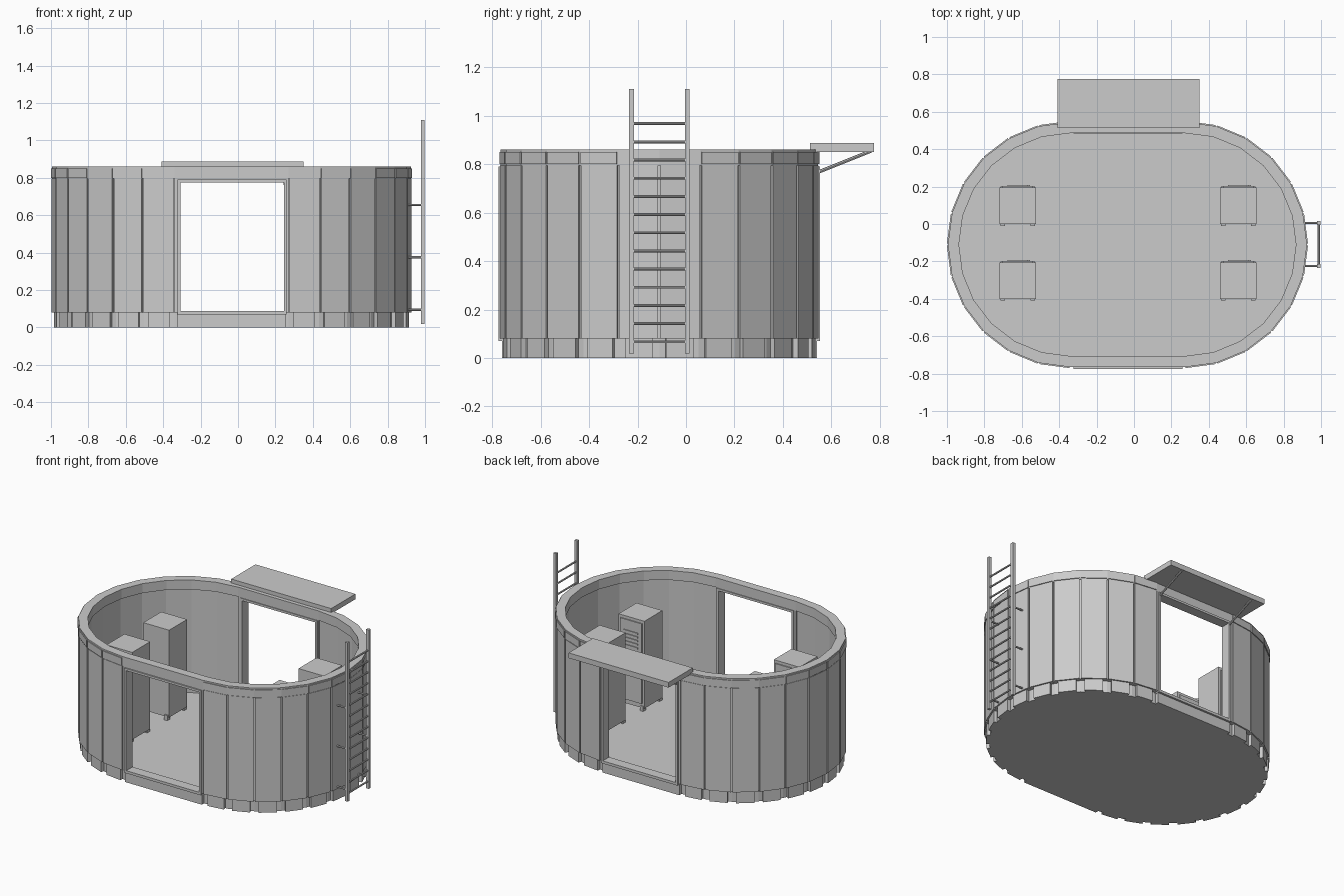
import bpy, bmesh
from math import sin, cos, radians
from mathutils import Vector, Matrix

cube = bpy.data.objects.get("Cube")
if cube:
    bpy.data.objects.remove(cube, do_unlink=True)

grey = bpy.data.materials.new("light_grey")
grey.use_nodes = True
COLOUR = (0.6, 0.6, 0.6, 1)
grey.diffuse_color = COLOUR
grey.node_tree.nodes["Principled BSDF"].inputs["Base Color"].default_value = COLOUR

CX, CY = -0.035, -0.11      # centre of the stadium plan
HALF = 0.305                # half length of the straight sides
STEP = 15                   # degrees per wall panel
FLOOR, TOP = 0.08, 0.86


def finish(name, bm):
    bmesh.ops.recalc_face_normals(bm, faces=bm.faces)
    mesh = bpy.data.meshes.new(name)
    bm.to_mesh(mesh)
    bm.free()
    mesh.materials.append(grey)
    obj = bpy.data.objects.new(name, mesh)
    bpy.context.collection.objects.link(obj)


def add_box(bm, x0, x1, y0, y1, z0, z1):
    size = Vector((x1 - x0, y1 - y0, z1 - z0))
    mid = Vector((x0 + x1, y0 + y1, z0 + z1)) / 2
    bmesh.ops.create_cube(bm, size=1, matrix=Matrix.Translation(mid) @ Matrix.Diagonal(size).to_4x4())


def add_rod(bm, a, b, r, sides=8):
    a, b = Vector(a), Vector(b)
    turn = (b - a).to_track_quat('Z', 'Y').to_matrix().to_4x4()
    bmesh.ops.create_cone(bm, cap_ends=True, segments=sides, radius1=r, radius2=r,
                          depth=(b - a).length, matrix=Matrix.Translation((a + b) / 2) @ turn)


def add_prism(bm, plan, z0, z1):
    low = [bm.verts.new((x, y, z0)) for x, y in plan]
    high = [bm.verts.new((x, y, z1)) for x, y in plan]
    n = len(plan)
    bm.faces.new(low[::-1])
    bm.faces.new(high)
    for i in range(n):
        j = (i + 1) % n
        bm.faces.new((low[i], low[j], high[j], high[i]))


def arc_point(side, deg, r):
    return Vector((CX + side * (HALF + r * cos(radians(deg))), CY + r * sin(radians(deg))))


def add_end_blocks(bm, r0, r1, z0, z1, trim=0.0):
    """Straight blocks around both rounded ends, each shortened by trim (a fraction of its length)."""
    for side in (1, -1):
        for k in range(180 // STEP):
            a = -90 + k * STEP
            i0, i1 = arc_point(side, a, r0), arc_point(side, a + STEP, r0)
            o0, o1 = arc_point(side, a, r1), arc_point(side, a + STEP, r1)
            add_prism(bm, [i0.lerp(i1, trim), o0.lerp(o1, trim),
                           o1.lerp(o0, trim), i1.lerp(i0, trim)], z0, z1)


def stadium(r):
    right = [arc_point(1, d, r) for d in range(-90, 91, STEP)]
    left = [arc_point(-1, d, r) for d in range(90, -91, -STEP)]
    return right + left


def add_stadium_band(bm, r0, r1, z0, z1):
    inner, outer = stadium(r0), stadium(r1)
    n = len(inner)
    rings = [[bm.verts.new((p.x, p.y, z)) for p in plan]
             for plan, z in ((inner, z0), (outer, z0), (outer, z1), (inner, z1))]
    for a in range(4):
        for i in range(n):
            j, b = (i + 1) % n, (a + 1) % 4
            bm.faces.new((rings[a][i], rings[a][j], rings[b][j], rings[b][i]))


# Floor slab with a notched rim
bm = bmesh.new()
add_prism(bm, stadium(0.625), 0, FLOOR)
finish("floor_slab", bm)

bm = bmesh.new()
add_end_blocks(bm, 0.62, 0.648, 0, FLOOR, 0.16)
for s in (-1, 1):
    y = sorted((CY + s * 0.6, CY + s * 0.65))
    add_box(bm, CX - 0.292, CX + 0.292, *y, 0, FLOOR - 0.005)
finish("rim_blocks", bm)

# Curved walls: inner shell and separate outer panels
bm = bmesh.new()
add_end_blocks(bm, 0.608, 0.645, FLOOR, 0.81)
finish("wall_shell", bm)

bm = bmesh.new()
add_end_blocks(bm, 0.64, 0.658, FLOOR, 0.795, 0.03)
finish("wall_panels", bm)

# Top ring with segmented cover strips
bm = bmesh.new()
add_stadium_band(bm, 0.596, 0.655, 0.795, TOP)
finish("top_ring", bm)

bm = bmesh.new()
add_end_blocks(bm, 0.645, 0.661, 0.80, 0.85, 0.03)
finish("ring_covers", bm)

# Doorways at front and back
DX0, DX1 = -0.308, 0.245
for label, s in (("front", -1), ("back", 1)):
    bm = bmesh.new()
    y = sorted((CY + s * 0.6, CY + s * 0.655))
    add_box(bm, CX - HALF, DX0, *y, FLOOR, 0.80)
    add_box(bm, DX1, CX + HALF, *y, FLOOR, 0.80)
    add_box(bm, DX0, DX1, *y, 0.785, 0.80)
    finish(label + "_door_surround", bm)
    bm = bmesh.new()
    y = sorted((CY + s * 0.595, CY + s * 0.664))
    add_box(bm, DX0 - 0.015, DX0, *y, 0.07, 0.79)
    add_box(bm, DX1, DX1 + 0.015, *y, 0.07, 0.79)
    add_box(bm, DX0, DX1, *y, 0.775, 0.79)
    add_box(bm, DX0, DX1, *y, 0.07, 0.088)
    finish(label + "_door_frame", bm)

# Canopy over the back door
bm = bmesh.new()
add_box(bm, -0.41, 0.35, 0.512, 0.775, 0.851, 0.887)
finish("canopy", bm)

bm = bmesh.new()
for x in (-0.315, 0.25):
    add_rod(bm, (x, 0.54, 0.765), (x, 0.765, 0.855), 0.007)
finish("canopy_struts", bm)

# Ladder on the +x end
RAILS = (-0.225, 0.005)
bm = bmesh.new()
for y in RAILS:
    add_box(bm, 0.978, 0.998, y - 0.01, y + 0.01, 0.018, 1.11)
finish("ladder_rails", bm)

bm = bmesh.new()
for k in range(13):
    z = 0.067 + k * 0.075
    add_rod(bm, (0.988, RAILS[0], z), (0.988, RAILS[1], z), 0.006)
finish("ladder_rungs", bm)

bm = bmesh.new()
for y in RAILS:
    for z in (0.095, 0.375, 0.655):
        add_rod(bm, (0.90, y, z), (0.985, y, z), 0.006)
finish("ladder_brackets", bm)

# Four cabinets with doors facing +y, louvres, handle and feet
for n, (x, y) in enumerate([(x, y) for x in (-0.622, 0.558) for y in (-0.3, 0.1)], 1):
    bm = bmesh.new()
    add_box(bm, x - 0.098, x + 0.098, y - 0.1, y + 0.095, 0.10, 0.70)
    finish(f"cabinet_{n}_body", bm)
    bm = bmesh.new()
    add_box(bm, x - 0.082, x + 0.082, y + 0.09, y + 0.102, 0.13, 0.68)
    finish(f"cabinet_{n}_door", bm)
    bm = bmesh.new()
    for k in range(5):
        z = 0.50 + k * 0.025
        add_box(bm, x - 0.055, x + 0.055, y + 0.1, y + 0.108, z, z + 0.01)
    add_box(bm, x + 0.055, x + 0.067, y + 0.1, y + 0.108, 0.36, 0.42)
    finish(f"cabinet_{n}_louvres", bm)
    bm = bmesh.new()
    for sx in (-1, 1):
        for fy in (y - 0.095, y + 0.085):
            fx = x + sx * 0.08
            add_box(bm, fx - 0.012, fx + 0.012, fy - 0.015, fy + 0.015, FLOOR, 0.115)
    finish(f"cabinet_{n}_feet", bm)
